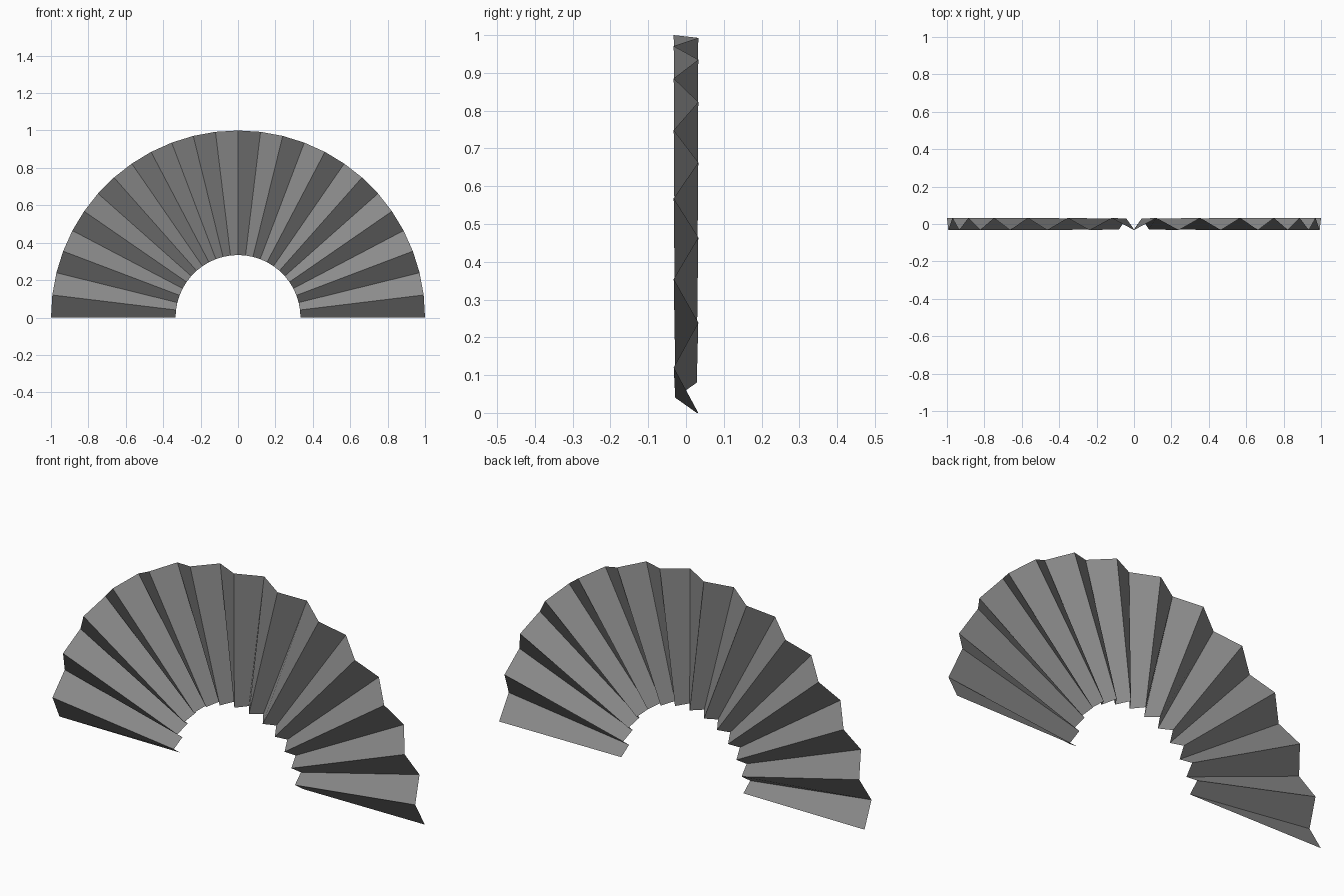
import bpy, bmesh
from math import pi, sin, cos

if "Cube" in bpy.data.objects:
    bpy.data.objects.remove(bpy.data.objects["Cube"])

FOLDS = 26                       # flat panels over the half circle
INNER = (0.334, 0.0285)          # radius, pleat depth at the inner rim
OUTER = (1.0, 0.0325)            # radius, pleat depth at the outer rim

bm = bmesh.new()


def rim_point(rim, i):
    radius, depth = rim
    a = pi * i / FOLDS
    y = depth if i % 2 == 0 else -depth
    return bm.verts.new((radius * cos(a), y, radius * sin(a)))


# Pleated sheet: fold lines alternate back and front
folds = [(rim_point(INNER, i), rim_point(OUTER, i)) for i in range(FOLDS + 1)]
for (a, b), (c, d) in zip(folds, folds[1:]):
    bm.faces.new((a, b, d, c))
bm.normal_update()

# Panels should face the front
if sum(f.normal.y for f in bm.faces) > 0:
    bmesh.ops.reverse_faces(bm, faces=bm.faces[:])

mesh = bpy.data.meshes.new("pleated_fan")
bm.to_mesh(mesh)
bm.free()
fan = bpy.data.objects.new("pleated_fan", mesh)
bpy.context.collection.objects.link(fan)

# Dark grey paper
paper = bpy.data.materials.new("dark_grey_paper")
paper.diffuse_color = (0.26, 0.26, 0.26, 1)
paper.use_nodes = True
paper.node_tree.nodes["Principled BSDF"].inputs["Base Color"].default_value = paper.diffuse_color
mesh.materials.append(paper)
